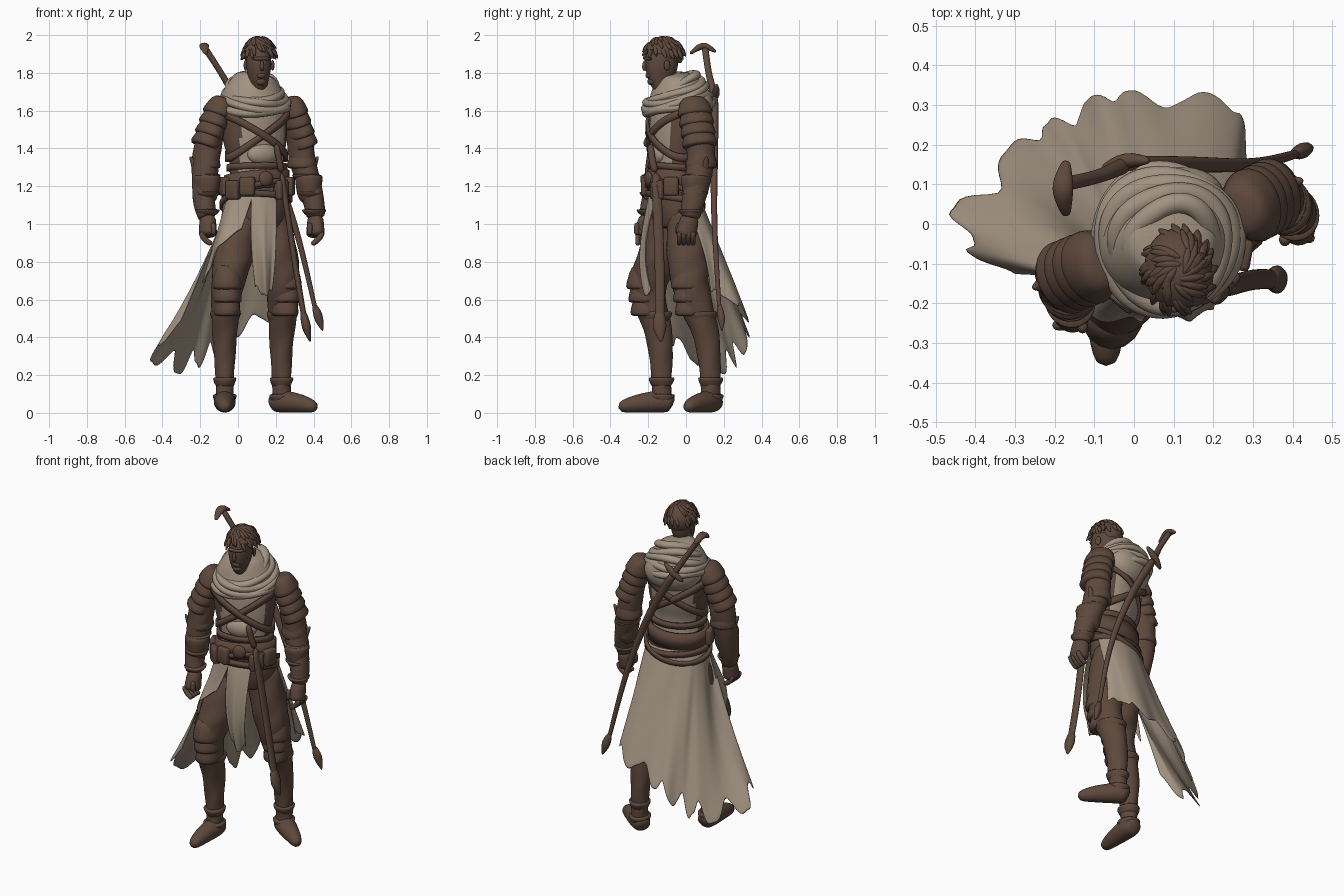
import bpy, bmesh, random
from math import sin, cos, pi, radians
from mathutils import Vector, Matrix

random.seed(4)
UNIT = 0.01          # all coordinates below are in hundredths
TURN = 20            # yaw of the torso in degrees
SIDE = Vector((cos(radians(TURN)), sin(radians(TURN)), 0))
FRONT = Vector((SIDE.y, -SIDE.x, 0))
UP = Vector((0, 0, 1))

if "Cube" in bpy.data.objects:
    bpy.data.objects.remove(bpy.data.objects["Cube"])


def material(name, rgb):
    m = bpy.data.materials.new(name)
    m.use_nodes = True
    m.diffuse_color = (*rgb, 1)
    shader = next(n for n in m.node_tree.nodes if n.type == "BSDF_PRINCIPLED")
    shader.inputs["Base Color"].default_value = (*rgb, 1)
    shader.inputs["Roughness"].default_value = 0.9
    return m


LEATHER = material("brown leather", (0.11, 0.065, 0.045))
CLOTH = material("beige cloth", (0.36, 0.29, 0.22))


def finish(name, bm, mat, sub=1, thick=0, rule=None):
    bmesh.ops.recalc_face_normals(bm, faces=bm.faces[:])
    for face in bm.faces:
        face.smooth = True
        face.material_index = rule(face.calc_center_median()) if rule else 0
    bmesh.ops.scale(bm, vec=(UNIT, UNIT, UNIT), verts=bm.verts[:])
    mesh = bpy.data.meshes.new(name)
    bm.to_mesh(mesh)
    bm.free()
    for m in ([mat, LEATHER] if rule else [mat]):
        mesh.materials.append(m)
    ob = bpy.data.objects.new(name, mesh)
    bpy.context.scene.collection.objects.link(ob)
    if thick:
        ob.modifiers.new("thickness", "SOLIDIFY").thickness = thick * UNIT
    if sub:
        smoothing = ob.modifiers.new("smooth", "SUBSURF")
        smoothing.levels = smoothing.render_levels = sub


def smooth(rows, per):
    """Spline through tuples of any length."""
    result = []
    for n in range(per * (len(rows) - 1) + 1):
        i = min(n // per, len(rows) - 2)
        t = n / per - i
        quad = [rows[max(0, min(j, len(rows) - 1))] for j in range(i - 1, i + 3)]
        result.append([b + t * (c - a + t * (2 * a - 5 * b + 4 * c - d + t * (3 * b - 3 * c + d - a))) / 2
                       for a, b, c, d in zip(*quad)])
    return result


def bridge(bm, loops, closed):
    count = len(loops[0])
    for low, high in zip(loops, loops[1:]):
        for k in range(count if closed else count - 1):
            n = (k + 1) % count
            bm.faces.new((low[k], low[n], high[n], high[k]))


def loft(name, rings, mat=LEATHER, yaw=TURN, flat=1.1, per=1, sides=16, wave=0, rule=None):
    """Skin over rings (x, y, z, half width); flat is depth over width."""
    bm = bmesh.new()
    rings = smooth(rings, per)
    pts = [Vector(r[:3]) for r in rings]
    loops = []
    for i, (p, ring) in enumerate(zip(pts, rings)):
        t = (pts[min(i + 1, len(pts) - 1)] - pts[max(i - 1, 0)]).normalized()
        s = Vector((cos(radians(yaw)), sin(radians(yaw)), 0))
        s = (s - t * s.dot(t)).normalized()
        d = s.cross(t) * flat
        turns = [2 * pi * k / sides for k in range(sides)]
        loops.append([bm.verts.new(p + (s * cos(a) + d * sin(a)) * ring[3] * (1 + wave * sin(3 * a + 2 * i)))
                      for a in turns])
    bridge(bm, loops, True)
    bm.faces.new(loops[0])
    bm.faces.new(loops[-1])
    finish(name, bm, mat, rule=rule)


def shell(name, centre, axis, radius, height, **options):
    """Flared armour plate, narrow at the axis end."""
    bell = zip((1, 0.7, 0, -0.8, -1), (0.4, 0.8, 0.95, 1.1, 0.95))
    loft(name, [(*(centre + axis * height * t), radius * w) for t, w in bell], **options)


def hoop(name, path, out, tall, mat=LEATHER, sides=4):
    """Closed ring following path(angle)."""
    bm = bmesh.new()
    loops = []
    for k in range(48):
        a = 2 * pi * k / 48
        radial = SIDE * cos(a) + FRONT * sin(a)
        turns = [2 * pi * (j + 0.5) / sides for j in range(sides)]
        loops.append([bm.verts.new(path(a) + radial * cos(b) * out + UP * sin(b) * tall) for b in turns])
    bridge(bm, loops + loops[:1], True)
    finish(name, bm, mat, sub=int(sides > 4))


def placed(loc, size, yaw):
    return Matrix.Translation(loc) @ Matrix.Rotation(radians(yaw), 4, "Z") @ Matrix.Diagonal((*size, 1))


def blob(name, loc, size, mat=LEATHER, yaw=TURN, drop=None):
    bm = bmesh.new()
    bmesh.ops.create_uvsphere(bm, u_segments=20, v_segments=12, radius=1, matrix=placed(loc, size, yaw))
    if drop:
        bmesh.ops.delete(bm, geom=[v for v in bm.verts if drop(v.co)], context="VERTS")
    finish(name, bm, mat)


def box(name, loc, size, yaw):
    bm = bmesh.new()
    bmesh.ops.create_cube(bm, size=1, matrix=placed(loc, size, yaw))
    bmesh.ops.bevel(bm, geom=bm.edges[:], offset=1.2, segments=2, profile=0.5, affect="EDGES")
    finish(name, bm, LEATHER, sub=0)


# torso: cloth shirt with leather at the flanks and below the belt
DEPTH = 0.72
BODY = smooth([(10, -5, 98, 14), (10, -6, 109, 17), (10, -7, 130, 14.5), (9, -6, 145, 17.5),
               (8, -5, 161, 17.5), (10, -6, 174, 6)], 4)
MIDDLE = Vector((10, -6, 0))
loft("torso", BODY, CLOTH, flat=DEPTH, sides=48,
     rule=lambda c: int(abs((c - MIDDLE).dot(SIDE)) > 12.5 or c.z < 118))
blob("shirt_sag", (13, -15, 137), (9, 5, 6), CLOTH)


def on_body(a, z, off):
    low, high = next(p for p in zip(BODY, BODY[1:]) if p[0][2] <= z <= p[1][2])
    x, y, _, w = Vector(low).lerp(Vector(high), (z - low[2]) / (high[2] - low[2]))
    return Vector((x, y, z)) + SIDE * cos(a) * (w + off) + FRONT * sin(a) * (w * DEPTH + off)


# crossed chest straps and belts: height, side tilt, front tilt, offset, half height
for name, z, tilt, dip, off, tall in [
        ("chest_strap_left", 147, 12, 0, 1, 3), ("chest_strap_right", 147, -12, 0, 1.2, 3),
        ("upper_belt", 130, 0, 1, 1.2, 2.4), ("main_belt", 122, 1, 2, 1.6, 7),
        ("lower_belt", 114, -1, 2, 1.8, 2.4), ("slung_belt", 115, 3, 7, 2.6, 2)]:
    hoop(name, lambda a: on_body(a, z + tilt * cos(a) + dip * sin(a), off), 1.2, tall)
blob("belt_buckle", on_body(pi / 2, 124, 3), (4, 2, 4))
for i, turn in enumerate((30, 60, 122, 150, 180)):
    box(f"belt_pouch_{i}", on_body(radians(turn), 120 - 2 * (i % 2), 2.5), (8, 5, 10), TURN + 90 - turn)

# arms from shoulder to wrist, with armour and hands
ARMS = {"right": [(-9, -10, 163, 6), (-14, -12, 150, 7), (-17, -13, 134, 7.5), (-18, -17, 113, 6),
                  (-16, -20, 103, 5)],
        "left": [(28, 4, 163, 6), (32, 6, 150, 7), (34, 8, 134, 7), (40, 4, 113, 5.8), (41, 2, 103, 4.8)]}
for tag, arm in ARMS.items():
    outward = SIDE if tag == "left" else -SIDE
    loft(tag + "_arm", arm, per=3, wave=0.05)
    shoulder, upper, elbow, _, wrist = [Vector(j[:3]) for j in arm]
    for k in range(4):
        shell(f"{tag}_shoulder_plate_{k}", shoulder.lerp(upper, 0.07 + 0.42 * k) + outward * 0.4,
              (shoulder - upper).normalized(), 7.3, 5.5, flat=1.27, wave=0.04)
    shell(tag + "_elbow_guard", elbow + UP, UP, 7.9, 6, sides=10, wave=0.06)
    loft(tag + "_elbow_spike", [(*(elbow + outward * (3.5 + 0.5 * t) + UP * (t - 9)), 3.4 - t / 4) for t in (0, 4, 8, 11)],
         sides=8)
    shell(tag + "_bracer", elbow.lerp(wrist, 0.5), -UP, 7, 8, wave=0.04)
    for k in range(3):
        shell(f"{tag}_bracer_band_{k}", elbow.lerp(wrist, 0.3 + 0.3 * k), -UP, 7.2 - 0.5 * k, 1.8)
    loft(tag + "_hand", [(*(wrist + Vector((0, -t / 4, -t))), 4.3 + t / 14) for t in (-2, 3, 7, 10)], flat=1.2)
    curl = outward.x / abs(outward.x)
    for k in range(4):
        knuckle = wrist + Vector((curl * 1.6, 2.4 * k - 5.5, -7))
        loft(f"{tag}_finger_{k}", [(*(knuckle + Vector((curl * (2.2 - t * t / 8), 0, -t))), 1.5) for t in (0, 3, 5, 7)],
             sides=8, yaw=90)
    loft(tag + "_thumb", [(*(wrist + Vector((-3 * curl, -6, -t))), 1.6) for t in (2, 6, 9)], sides=8)

# legs from hip to ankle, with boots and plates; the last value is the foot yaw
LEGS = [("right", [(3, -6, 108, 9.5), (-2, -14, 84, 10.5), (-6, -20, 65, 8.5), (-7, -14, 40, 6.6),
                   (-7, -13, 16, 4.8), (-7, -13, 7, 5)], 0),
        ("left", [(17, 0, 108, 9.5), (21, 1, 84, 10.5), (24, 3, 65, 9), (23, 11, 40, 6.5),
                  (23, 13, 16, 5), (23, 13, 7, 5)], 55)]
for tag, leg, yaw in LEGS:
    loft(tag + "_leg", leg, yaw=yaw / 2, per=4, wave=0.06)
    _, _, knee, calf, ankle, heel = [Vector(j[:3]) for j in leg]
    toward = Vector((sin(radians(yaw)), -cos(radians(yaw)), 0))
    loft(tag + "_shoe", [(heel.x + toward.x * t, heel.y + toward.y * t, h, h)
                         for t, h in ((-6, 4), (-4, 5.2), (1, 6.2), (9, 5.4), (17, 4.3), (23, 2.6))], yaw=yaw, flat=1)
    ahead = (toward + FRONT).normalized()
    for k in range(3):
        shell(f"{tag}_knee_plate_{k}", knee + UP * (7 - 7 * k) + ahead * (2.5 - k / 2), UP, 8.7 - 0.6 * k, 7,
              yaw=yaw / 2, sides=8, wave=0.05)
    for part, spot, size in (("boot_top", knee.lerp(calf, 0.6), 8), ("ankle_wrap", ankle, 6), ("shoe_strap", heel, 6.2)):
        shell(f"{tag}_{part}", spot, -UP, size, size / 2, yaw=yaw / 2, wave=0.04)


def panel(name, columns, folds, depth, ragged):
    """Cloth hung from the belt: columns of belt angle, middle point, hem point."""
    bm = bmesh.new()
    grid = []
    for n, (turn, *low) in enumerate(smooth(columns, 10)):
        top, mid, hem = on_body(radians(turn), 115, 1.2), Vector(low[:3]), Vector(low[3:])
        control = mid * 2 - (top + hem) / 2
        end = 1 - ragged * (0.6 * sin(n * 0.45) ** 4 + 0.4 * random.random() ** 2)
        line = []
        for r in range(19):
            v = r / 18 * end
            c = top * (1 - v) ** 2 + control * 2 * v * (1 - v) + hem * v * v
            away = Vector((c.x - MIDDLE.x, c.y - MIDDLE.y, 0)).normalized()
            line.append(bm.verts.new(c + away * depth * v * (sin(n * folds + 3 * v) + sin(n * folds * 2.3) / 4)))
        grid.append(line)
    bridge(bm, grid, False)
    finish(name, bm, CLOTH, thick=0.7)


# torn cloak behind, tabard and flap in front
panel("back_cloak", [
    (5, 28, 8, 88, 31, 13, 64), (-45, 24, 18, 84, 25, 30, 52), (-95, 5, 20, 78, 0, 35, 39),
    (-125, -8, 15, 73, -15, 31, 28), (-150, -15, 8, 71, -29, 23, 18), (-190, -18, -7, 74, -48, 3, 26),
    (-205, -17, -14, 82, -36, -13, 40)], 0.45, 1.5, 0.16)
panel("front_tabard", [(68, 20, -21, 88, 18, -18, 64), (90, 14, -24, 86, 14, -21, 61),
                       (115, 7, -22, 90, 9, -18, 66)], 0.6, 0.9, 0.06)
panel("right_flap", [(112, 4, -22, 103, 2, -25, 98), (140, -6, -21, 100, -10, -24, 87),
                     (170, -13, -14, 91, -20, -17, 66)], 0.5, 0.8, 0.12)

# cowl, hood and scarf rolls
loft("cowl", [(8, -4, 157, 16), (8, -3, 165, 18), (9, -4, 174, 14), (10, -4, 180, 9)], CLOTH,
     flat=0.95, per=2, sides=32, wave=0.02)
blob("hood", (7, 3, 163), (17, 11, 12), CLOTH)
for i in range(5):
    centre = Vector((8 + i / 2, -4 - i / 3, 162 + 2.9 * i))
    hoop(f"scarf_roll_{i}", lambda a: centre + UP * (sin(2 * a + 2 * i) - (3 + 0.9 * i) * sin(a))
         + (SIDE * cos(a) + FRONT * sin(a)) * (17 - 0.42 * i * i + 0.7 * sin(3 * a + i)), 2.9, 2.5, CLOTH, sides=8)

# head, features and hair
loft("head", [(11, -7, 166, 5.5), (11, -9, 172, 5.2), (11, -13, 175, 4.8), (11, -13, 184, 7), (11, -12, 196, 5.5)],
     yaw=10, flat=1.33, per=2)
loft("nose", [(12.6, -21.5, 187, 0.8), (12.8, -22.5, 183, 1.3), (12.7, -21.5, 181, 1)], yaw=10, sides=8)
blob("brow", (12.5, -20, 187.5), (5, 1.8, 1.2))
blob("mouth", (12.4, -19.6, 178.6), (2.6, 1.8, 1.6))
blob("chin", (12.2, -18, 175.5), (3, 2.4, 2.2))
blob("left_ear", (18.3, -10, 184), (0.9, 1.8, 2.8))
blob("right_ear", (4, -12, 184), (0.9, 1.8, 2.8))
CROWN = Vector((11.3, -11.8, 190))
blob("hair", CROWN, (8.8, 11, 9.4), yaw=10, drop=lambda c: c.z < 187.5 + (c.y + 12) * -0.5)
for k in range(60):
    a, rise = random.uniform(0, 2 * pi), random.uniform(0.05, 0.97)
    reach = (1 - rise**2) ** 0.5
    root = CROWN + Vector((cos(a) * reach * 7.9, sin(a) * reach * 10, rise * 8.6))
    if root.y < -18:
        root.z = max(root.z, 191)
    flow = Vector((cos(a + 0.6) * (0.5 + rise / 2), sin(a + 0.6) * (0.5 + rise / 2), -0.9 * reach))
    loft(f"hair_lock_{k}", [(*(root + flow * t), w) for t, w in ((-3, 0.5), (0, 1.6), (2, 1.2), (4.5, 0.2))], sides=6)

# sheathed sword slung across the back
loft("back_scabbard", [(-2, 15, 168, 2.4), (14, 15, 140, 2.3), (30, 15, 100, 1.7), (42, 18, 50, 1.2)], flat=0.9, per=3)
loft("back_scabbard_tip", [(40, 18, 58, 1.2), (42, 18, 53, 2.8), (43, 19, 49, 2.8), (45, 19, 43, 0.3)], flat=0.8, sides=8)
loft("back_sword_grip", [(-18, 10, 194, 1.7), (-9, 12, 180, 1.6), (-2, 15, 168, 2)], per=3)
loft("back_sword_pommel", [(-17, 2, 190, 1), (-18, 9, 194.5, 2.8), (-17, 16, 191, 1)], yaw=0, flat=0.7, per=3)
loft("back_sword_guard", [(-8, 14, 164, 0.8), (-2, 16, 169, 2.2), (4, 16, 174, 0.8)], yaw=90, per=2)

# sheathed sword at the left hip
loft("hip_scabbard", [(23, -16, 128, 1.6), (30, -14, 80, 1.6), (36, -14, 45, 1.5)], yaw=0, flat=1.65, per=3)
loft("hip_scabbard_tip", [(34, -14, 55, 1.8), (36, -14, 47, 2.8), (36.5, -14, 44, 2.6), (38.5, -13, 37, 0.3)],
     yaw=0, flat=1.5, sides=8)
loft("hip_sword_grip", [(23, -16, 127, 2), (22, -18, 133, 1.5), (20, -19, 143, 2)], yaw=0)
